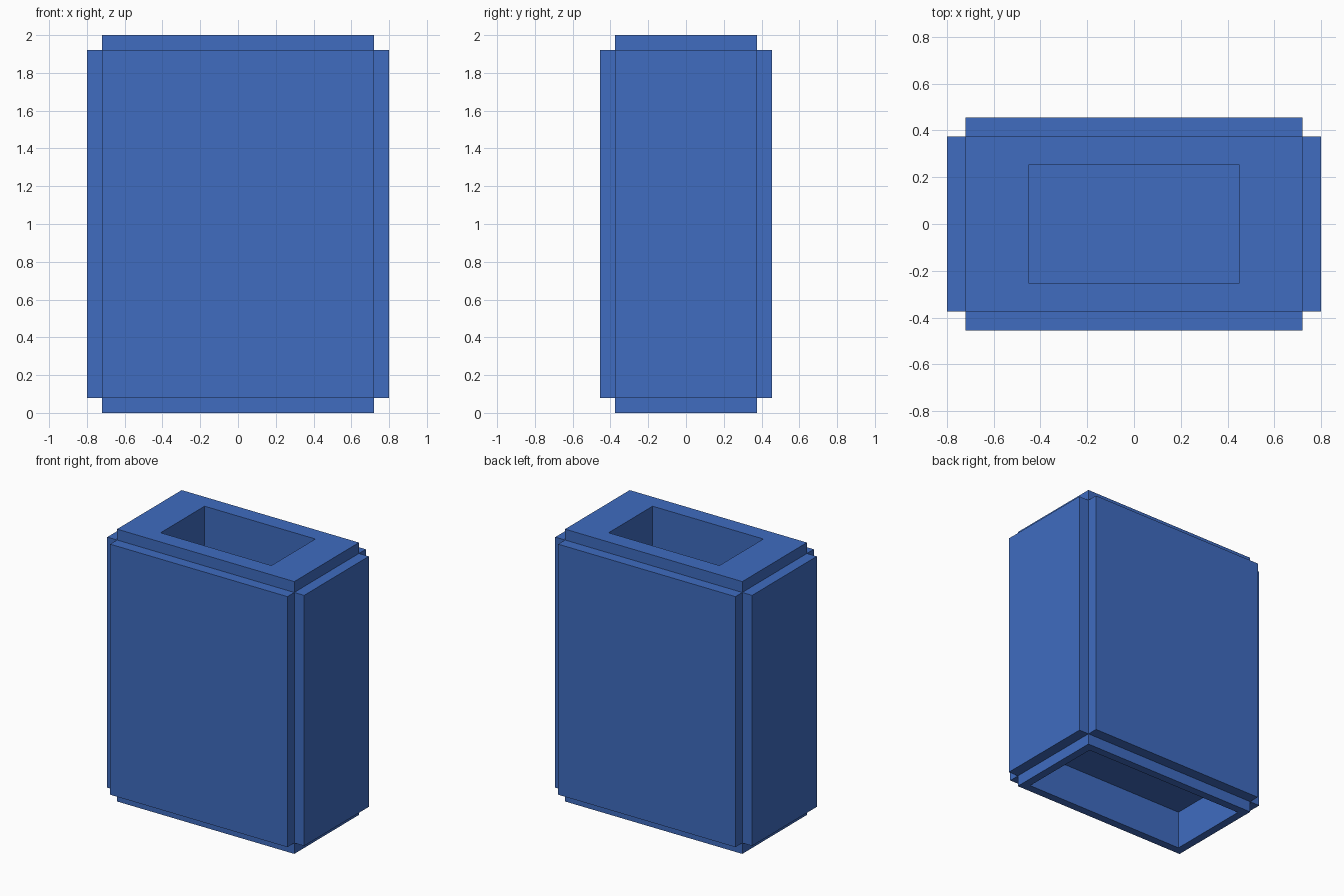
import bpy, bmesh

if "Cube" in bpy.data.objects:
    bpy.data.objects.remove(bpy.data.objects["Cube"])

# Overall half sizes of the core, panel thickness and height
CX, CY, H, T = 0.72, 0.375, 2.0, 0.08

blue = bpy.data.materials.new("blue")
blue.diffuse_color = (0.05, 0.15, 0.53, 1)
blue.use_nodes = True
blue.node_tree.nodes["Principled BSDF"].inputs["Base Color"].default_value = blue.diffuse_color


def box_bmesh(lo, hi):
    bm = bmesh.new()
    bmesh.ops.create_cube(bm, size=1)
    for v in bm.verts:
        v.co = [(hi if c > 0 else lo)[i] for i, c in enumerate(v.co)]
    return bm


def finish(name, bm):
    bmesh.ops.recalc_face_normals(bm, faces=bm.faces)
    mesh = bpy.data.meshes.new(name)
    bm.to_mesh(mesh)
    bm.free()
    mesh.materials.append(blue)
    obj = bpy.data.objects.new(name, mesh)
    bpy.context.collection.objects.link(obj)
    return obj


def recess(bm, side, hx, hy, depth):
    """Sink a rectangular pocket into the top (1) or bottom (-1) face."""
    bm.normal_update()
    face = next(f for f in bm.faces if f.normal.z * side > 0.9)
    face = bmesh.ops.extrude_discrete_faces(bm, faces=[face])["faces"][0]
    for v in face.verts:
        v.co.x = hx if v.co.x > 0 else -hx
        v.co.y = hy if v.co.y > 0 else -hy
    face = bmesh.ops.extrude_discrete_faces(bm, faces=[face])["faces"][0]
    for v in face.verts:
        v.co.z -= side * depth


# Core block with a pocket in the top and a shallow hollow underneath
core = box_bmesh((-CX, -CY, 0), (CX, CY, H))
recess(core, 1, 0.45, 0.255, 0.45)
recess(core, -1, 0.66, 0.315, 0.28)
finish("core_block", core)

# Raised panels on the four sides, seated slightly into the core
SEAT = 0.02
for s, name in ((-1, "left_panel"), (1, "right_panel")):
    x = sorted((s * (CX - SEAT), s * (CX + T)))
    finish(name, box_bmesh((x[0], -CY, T), (x[1], CY, H - T)))
for s, name in ((-1, "front_panel"), (1, "back_panel")):
    y = sorted((s * (CY - SEAT), s * (CY + T)))
    finish(name, box_bmesh((-CX, y[0], T), (CX, y[1], H - T)))
